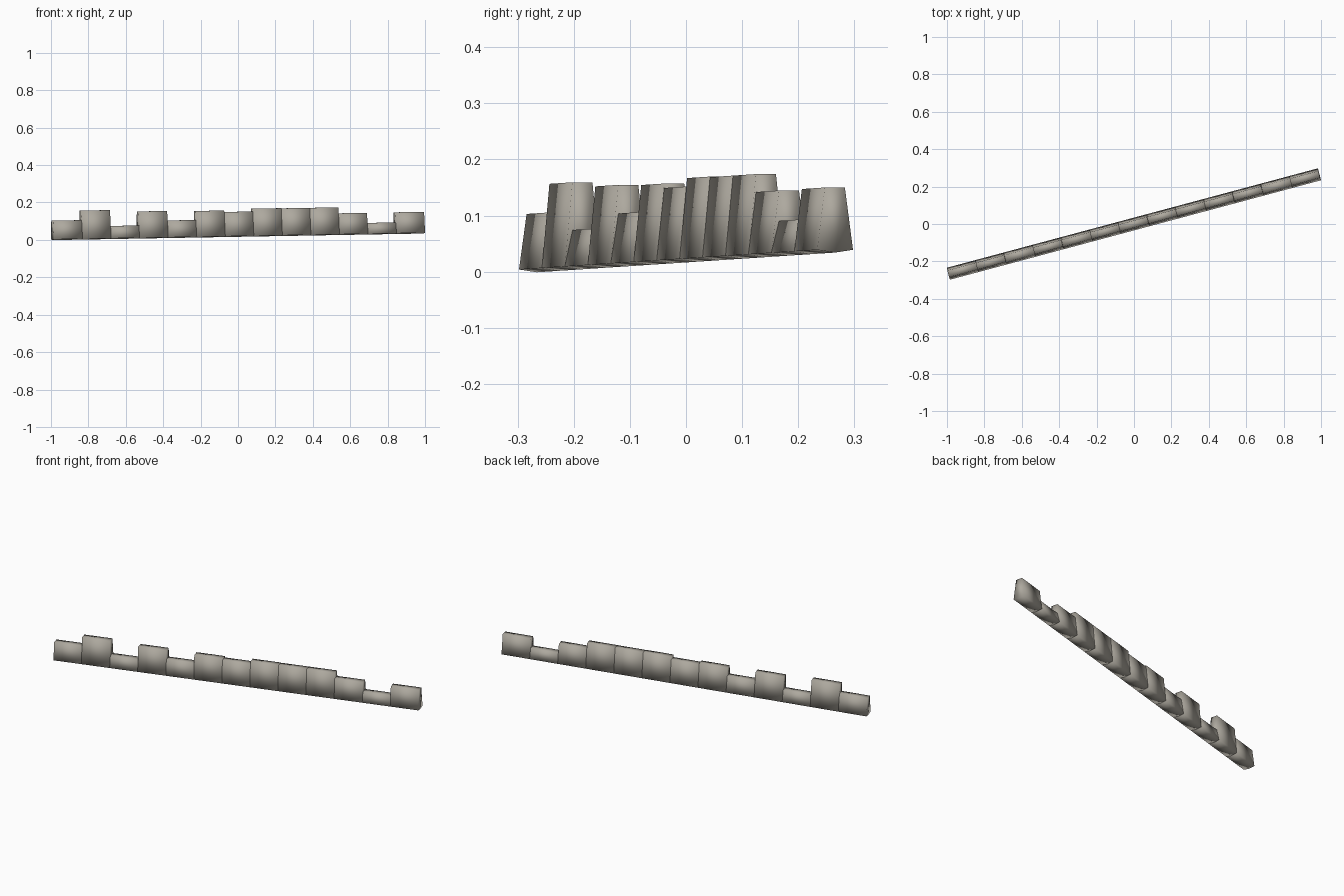
import bpy, bmesh, math
from mathutils import Matrix, Vector

cube = bpy.data.objects.get("Cube")
if cube:
    bpy.data.objects.remove(cube, do_unlink=True)

stone = bpy.data.materials.new("warm_grey_stone")
stone.use_nodes = True
COLOR = (0.42, 0.395, 0.345, 1)
stone.diffuse_color = COLOR
stone.node_tree.nodes["Principled BSDF"].inputs["Base Color"].default_value = COLOR

# Heights of the blocks, from left end of the row to the right end
HEIGHTS = [.099, .150, .065, .140, .089, .137, .129, .144, .143, .143, .111, .057, .111]
LENGTH = 0.158
BASE, TOP, KEEL = 0.033, 0.0185, 0.005   # half widths and depth of the ridge below

# The whole row is turned and climbs slightly along its length
row = (Matrix.Translation((0, 0, 0.0215))
       @ Matrix.Rotation(math.radians(15), 4, 'Z')
       @ Matrix.Rotation(math.radians(-0.98), 4, 'Y'))


def wall_block(index, height):
    """Tapered block with a shallow ridge underneath, extruded along the row."""
    profile = [(-BASE, 0), (0, -KEEL), (BASE, 0), (TOP, height), (-TOP, height)]
    start = (index - len(HEIGHTS) / 2) * LENGTH
    bm = bmesh.new()
    end = bm.faces.new([bm.verts.new((start, y, z)) for y, z in profile])
    result = bmesh.ops.extrude_face_region(bm, geom=[end], use_keep_orig=True)
    moved = [v for v in result["geom"] if isinstance(v, bmesh.types.BMVert)]
    bmesh.ops.translate(bm, verts=moved, vec=Vector((LENGTH, 0, 0)))
    bmesh.ops.recalc_face_normals(bm, faces=bm.faces)
    for face in bm.faces:
        face.smooth = True
    mesh = bpy.data.meshes.new(f"wall_block_{index + 1}")
    bm.to_mesh(mesh)
    bm.free()
    mesh.materials.append(stone)
    obj = bpy.data.objects.new(mesh.name, mesh)
    obj.matrix_world = row
    bpy.context.collection.objects.link(obj)


for i, h in enumerate(HEIGHTS):
    wall_block(i, h)
